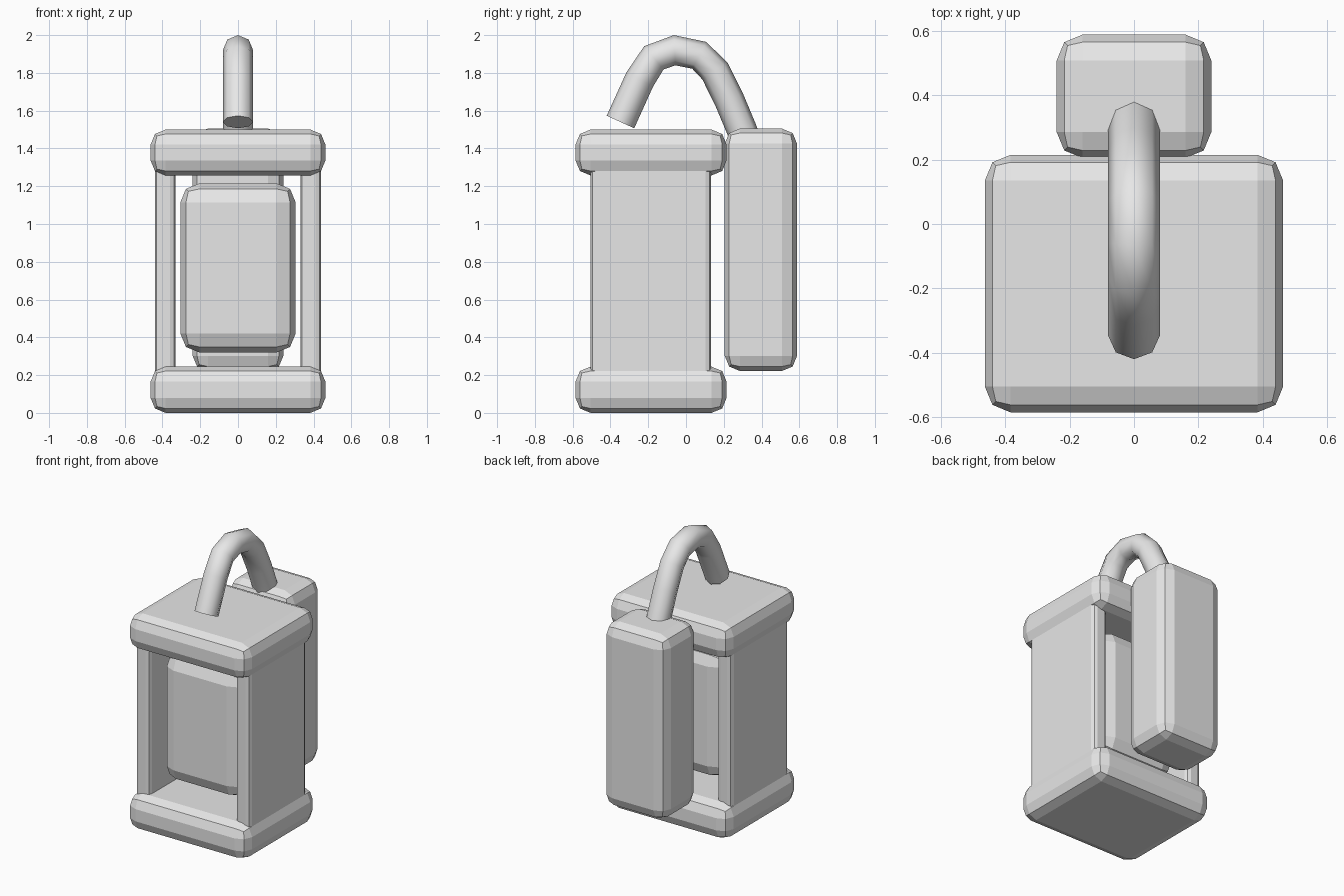
import bpy, bmesh, math
from mathutils import Vector

if "Cube" in bpy.data.objects:
    bpy.data.objects.remove(bpy.data.objects["Cube"])

grey = bpy.data.materials.new("light grey")
grey.diffuse_color = (0.8, 0.8, 0.8, 1)
grey.use_nodes = True
grey.node_tree.nodes["Principled BSDF"].inputs["Base Color"].default_value = grey.diffuse_color


def add_object(name, bm):
    bmesh.ops.recalc_face_normals(bm, faces=bm.faces)
    mesh = bpy.data.meshes.new(name)
    bm.to_mesh(mesh)
    bm.free()
    mesh.materials.append(grey)
    obj = bpy.data.objects.new(name, mesh)
    bpy.context.collection.objects.link(obj)
    return obj


def rounded_box(name, lo, hi, bevel):
    """Box between two corners with a two-step chamfer on every edge."""
    bm = bmesh.new()
    bmesh.ops.create_cube(bm, size=1)
    for v in bm.verts:
        v.co = [(a + b) / 2 + c * (b - a) for a, b, c in zip(lo, hi, v.co)]
    bmesh.ops.bevel(bm, geom=bm.edges[:], offset=bevel, segments=2,
                    profile=0.5, affect='EDGES', clamp_overlap=True)
    return add_object(name, bm)


# Bottom and top slabs
for name, z0, z1 in (("base_slab", 0.0, 0.245), ("top_slab", 1.257, 1.5)):
    rounded_box(name, (-0.463, -0.585, z0), (0.463, 0.215, z1), 0.08)

# Side walls
for name, x0, x1 in (("left_wall", -0.44, -0.33), ("right_wall", 0.33, 0.44)):
    rounded_box(name, (x0, -0.505, 0.17), (x1, 0.132, 1.33), 0.03)

# Block hanging between the walls
rounded_box("core_block", (-0.305, -0.42, 0.32), (0.305, 0.06, 1.215), 0.1)

# Tall box on the back
rounded_box("rear_box", (-0.24, 0.205, 0.222), (0.24, 0.588, 1.505), 0.08)

# Bent tube rising from the rear box
path = [(-0.347, 1.54), (-0.245, 1.765), (-0.17, 1.88), (-0.06, 1.92),
        (0.07, 1.893), (0.153, 1.81), (0.228, 1.66), (0.295, 1.5), (0.34, 1.38)]
pts = [Vector((0, y, z)) for y, z in path]
radius, sides = 0.08, 8
side = Vector((1, 0, 0))
bm = bmesh.new()
rings = []
for i, p in enumerate(pts):
    tangent = (pts[min(i + 1, len(pts) - 1)] - pts[max(i - 1, 0)]).normalized()
    out = side.cross(tangent)
    rings.append([bm.verts.new(p + radius * (math.cos(a) * side + math.sin(a) * out))
                  for a in (2 * math.pi * k / sides for k in range(sides))])
for r0, r1 in zip(rings, rings[1:]):
    for k in range(sides):
        n = (k + 1) % sides
        bm.faces.new((r0[k], r0[n], r1[n], r1[k]))
bm.faces.new(rings[0])
bm.faces.new(rings[-1])
tube = add_object("bent_tube", bm)
bpy.context.view_layer.objects.active = tube
tube.select_set(True)
bpy.ops.object.shade_smooth_by_angle(angle=math.radians(50))
